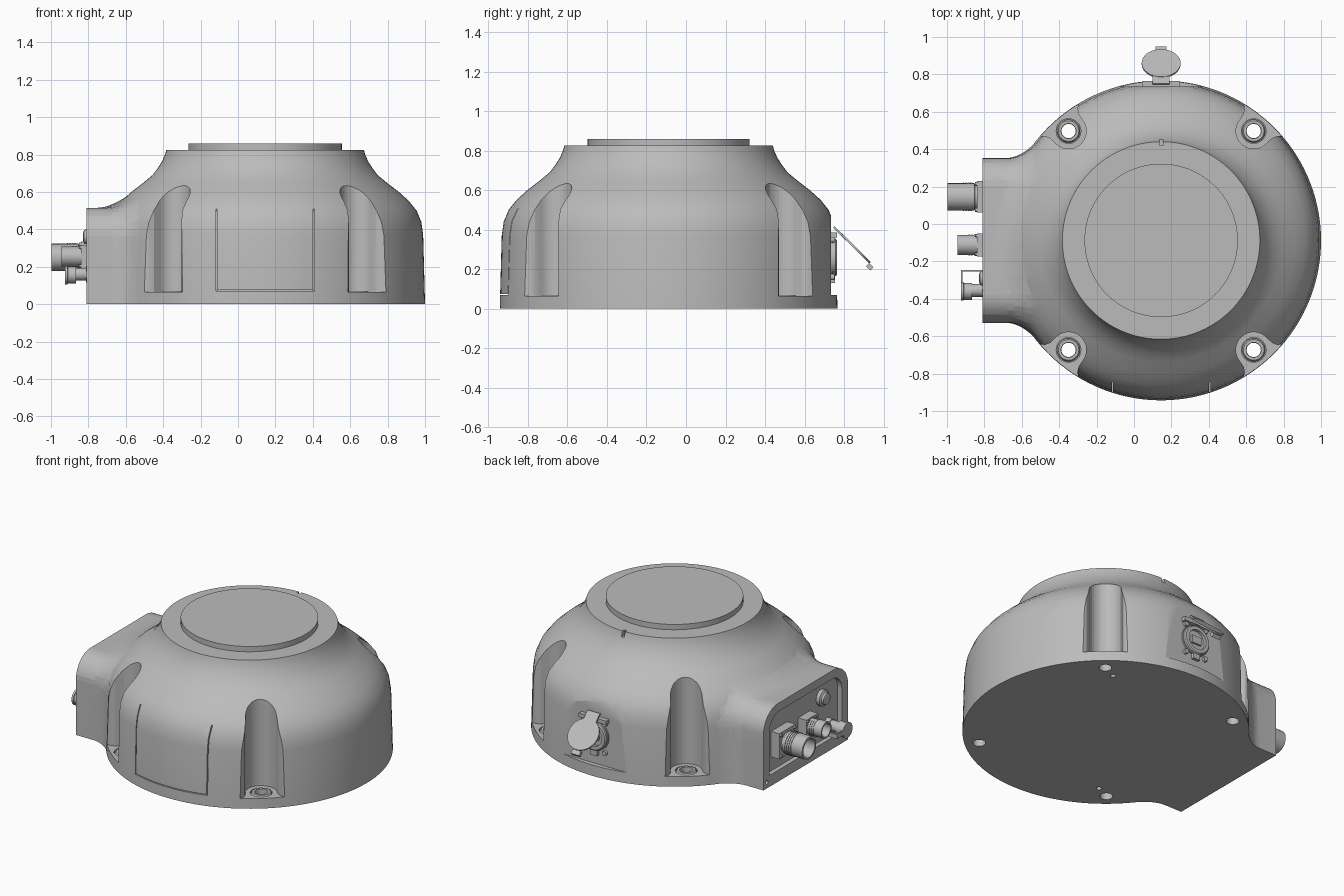
import bpy, bmesh, math
from mathutils import Vector, Matrix

if "Cube" in bpy.data.objects:
    bpy.data.objects.remove(bpy.data.objects["Cube"])

CX, CY = 0.145, -0.088          # vertical axis of the housing
FACE = -0.81                    # connector face


def material(name, v):
    m = bpy.data.materials.new(name)
    m.use_nodes = True
    m.diffuse_color = (v, v, v, 1)
    m.node_tree.nodes["Principled BSDF"].inputs["Base Color"].default_value = (v, v, v, 1)
    return m


GREY = material("cast_grey", 0.5)


def finish(name, bm, smooth=True):
    bmesh.ops.recalc_face_normals(bm, faces=bm.faces)
    me = bpy.data.meshes.new(name)
    bm.to_mesh(me)
    bm.free()
    ob = bpy.data.objects.new(name, me)
    bpy.context.collection.objects.link(ob)
    me.materials.append(GREY)
    if smooth:
        shade(ob)
    return ob


def shade(ob):
    bpy.ops.object.select_all(action="DESELECT")
    ob.select_set(True)
    bpy.context.view_layer.objects.active = ob
    bpy.ops.object.shade_smooth_by_angle(angle=math.radians(32))


def turned(name, profile, loc, axis=(0, 0, 1), n=32, closed=False):
    """Spin (radius, height) points round an axis; closed makes a ring."""
    bm = bmesh.new()
    rot = Vector((0, 0, 1)).rotation_difference(Vector(axis)).to_matrix()
    rings = []
    for r, h in profile:
        rings.append([bm.verts.new(Vector(loc) + rot @ Vector((
            r * math.cos(math.tau * i / n), r * math.sin(math.tau * i / n), h))) for i in range(n)])
    pairs = list(zip(rings, rings[1:] + rings[:1]))
    for a, b in pairs if closed else pairs[:-1]:
        for i in range(n):
            j = (i + 1) % n
            bm.faces.new((a[i], a[j], b[j], b[i]))
    if not closed:
        bm.faces.new(rings[0])
        bm.faces.new(rings[-1])
    return finish(name, bm)


def rod(name, r, loc, axis, length, n=32):
    return turned(name, [(r, 0), (r, length)], loc, axis, n)


def box(name, lo, hi, rot=None):
    bm = bmesh.new()
    lo, hi = Vector(lo), Vector(hi)
    bmesh.ops.create_cube(bm, size=1)
    bmesh.ops.scale(bm, vec=hi - lo, verts=bm.verts)
    if rot:
        bmesh.ops.rotate(bm, matrix=rot, verts=bm.verts)
    bmesh.ops.translate(bm, vec=(lo + hi) / 2, verts=bm.verts)
    return finish(name, bm, False)


def prism(name, outline, a, b):
    """Join the outline placed by a() to the same outline placed by b()."""
    bm = bmesh.new()
    lo, hi = [[bm.verts.new(f(p)) for p in outline] for f in (a, b)]
    bm.faces.new(lo)
    bm.faces.new(hi)
    for i in range(len(lo)):
        j = (i + 1) % len(lo)
        bm.faces.new((lo[i], lo[j], hi[j], hi[i]))
    return finish(name, bm, False)


def combine(ob, tool, op="DIFFERENCE"):
    mod = ob.modifiers.new("join", "BOOLEAN")
    mod.object, mod.operation, mod.solver = tool, op, "EXACT"
    bpy.context.view_layer.update()
    me = bpy.data.meshes.new_from_object(ob.evaluated_get(bpy.context.evaluated_depsgraph_get()))
    ob.modifiers.clear()
    ob.data = me
    bpy.data.objects.remove(tool)


# Domed housing with raised mounting disc
DOME = [(.855, 0), (.845, .37), (.835, .44), (.81, .5), (.77, .55), (.715, .6), (.65, .65),
        (.602, .69), (.572, .73), (.55, .765), (.535, .8), (.528, .825)]
housing = turned("housing", DOME + [(.41, .825), (.41, .86)], (CX, CY, 0), n=120)


def dome_x(y, z):
    for (r0, z0), (r1, z1) in zip(DOME, DOME[1:]):
        if z <= z1:
            r = r0 + (r1 - r0) * (z - z0) / (z1 - z0)
            return CX - math.sqrt(r * r - y * y)


def arch(w, base, top, rad):
    """Half-round-cornered arch as (point, outward normal) pairs."""
    right = [((w, base + (top - rad - base) * i / 4), (1, 0)) for i in range(4)]
    for i in range(9):
        a = math.pi / 2 * i / 8
        c, s = math.cos(a), math.sin(a)
        right.append(((w - rad + rad * c, top - rad + rad * s), (c, s)))
    right += [(((w - rad) * k, top), (0, 1)) for k in (.66, .33, 0)]
    return right + [((-p[0], p[1]), (-n[0], n[1])) for p, n in right[-2::-1]]


# Connector block, flared tangentially into the dome
bm = bmesh.new()
rows = []
for (y, z), (ny, nz) in arch(.44, 0, .515, .15):
    y2, z2 = y + .13 * ny, z + .14 * nz
    p1 = Vector((dome_x(y, z), y, z))
    p0 = p1 - Vector((.1, 0, 0))
    p2 = Vector((dome_x(y2, z2) + .004, y2, z2))
    path = [Vector((FACE, y, z))]
    for i in range(11):
        t = i / 10
        path.append(p0 * (1 - t) ** 2 + p1 * 2 * t * (1 - t) + p2 * t * t)
    path.append(Vector((-.2, y * .7, z * .7)))
    rows.append([bm.verts.new(p + Vector((0, CY, 0))) for p in path])
for a, b in zip(rows, rows[1:] + rows[:1]):
    for i in range(len(a) - 1):
        bm.faces.new((a[i], a[i + 1], b[i + 1], b[i]))
bm.faces.new([r[0] for r in rows])
bm.faces.new([r[-1] for r in rows])
combine(housing, finish("block", bm, False), "UNION")

# Recessed connector panel and small face holes
window = [p for p, n in arch(.375, .075, .46, .1)]
combine(housing, prism("window", window, lambda p: (FACE - .1, p[0] + CY, p[1]),
                       lambda p: (FACE + .03, p[0] + CY, p[1])))
for s in (-1, 1):
    combine(housing, rod("face_hole", .013, (FACE - .05, CY + s * .405, .04), (1, 0, 0), .1, 12))

# Four bolt pockets, with counterbored holes and washers
half = [(-.095 * math.cos(math.pi / 2 * i / 8), .095 * math.sin(math.pi / 2 * i / 8)) for i in range(9)]
half += [(.035, .099), (.06, .113), (.08, .138), (.1, .18), (.2, .3)]
pocket = half + [(u, -v) for u, v in half[:0:-1]]
for sx in (-1, 1):
    for sy in (-1, 1):
        hx, hy = CX + sx * .495, CY + sy * .585
        turn = Matrix.Rotation(math.atan2(sy * .585, sx * .495), 3, "Z")

        def place(z):
            return lambda p: turn @ Vector((p[0], p[1], z)) + Vector((hx, hy, 0))
        combine(housing, prism("pocket", pocket, place(.065), place(1)))
        combine(housing, turned("bolt_hole", [(.038, -.1), (.038, .04), (.066, .04), (.066, .2)], (hx, hy, 0)))
        turned("washer", [(.04, .035), (.062, .035), (.062, .06), (.055, .07), (.04, .07)], (hx, hy, 0), closed=True)

# Dowel holes in the underside
for x, y in ((.545, .455), (-.255, -.63)):
    combine(housing, rod("dowel_hole", .016, (x, y, -.1), (0, 0, 1), .15, 16))

# Flat at the back, alignment notch, front cover seam
combine(housing, box("flat", (CX - .3, .735, .07), (CX + .3, 1, .7)))
combine(housing, box("notch", (CX - .01, .42, .79), (CX + .01, .5, .9)))
for s in (-1, 1):
    combine(housing, box("side_seam", (CX + s * .26 - .003, -1, .072), (CX + s * .26 + .003, -.84, .51)))
combine(housing, box("bottom_seam", (CX - .263, -1, .069), (CX + .263, -.87, .075)))
shade(housing)

# Connectors on the side face
OUT = (-1, 0, 0)
PANEL = FACE + .032


def connector(name, y, z, r, reach):
    d = reach - .03
    box(name + "_flange", (FACE - .03, y - r * 1.15, z - r * 1.15), (PANEL, y + r * 1.15, z + r * 1.15))
    turned(name + "_shell", [(r * .9, 0), (r * .9, d * .45), (r, d * .47), (r, d + .06), (r * .82, d + .06),
                             (r * .82, d * .5), (r * .4, d * .5), (r * .4, 0)],
           (PANEL, y, z), OUT, closed=True)
    rod(name + "_core", r * .5, (PANEL, y, z), OUT, d * .6)
    for k in range(4):
        h = d * .55 + k * .014
        turned(name + "_grip", [(r, h), (r * 1.05, h), (r * 1.05, h + .007), (r, h + .007)],
               (PANEL, y, z), OUT, closed=True)
    for k in (-1, 1):
        for j in (-1, 1):
            rod(name + "_screw", r * .14, (FACE - .02, y + k * r * .95, z + j * r * .95), OUT, .02, 12)


connector("large_connector", .145, .25, .073, .19)
connector("middle_connector", -.112, .255, .053, .135)
turned("round_button", [(.052, 0), (.052, .025), (.04, .032), (.036, .045), (.02, .05)], (PANEL, -.29, .36), OUT)
rod("small_socket", .034, (PANEL, -.355, .16), OUT, .095)
turned("small_socket_nut", [(.045, 0), (.045, .035)], (PANEL, -.355, .16), OUT, 6)
turned("dust_cap", [(.045, 0), (.045, .045), (.05, .047), (.05, .06)], (-.865, -.36, .155), OUT)
box("cap_strap_front", (-.925, -.36, .14), (-.917, -.25, .17))
box("cap_strap_side", (-.925, -.255, .14), (PANEL, -.247, .17))

# Round service socket on the back flat
BACK = (0, 1, 0)
rod("socket_plate", .1, (CX, .732, .26), BACK, .012, 40)
turned("socket_ring", [(.066, 0), (.095, 0), (.095, .025), (.088, .032), (.066, .032)],
       (CX, .732, .26), BACK, 40, True)
box("socket_core", (CX - .035, .74, .235), (CX + .035, .757, .285))
box("socket_hinge", (CX - .1, .733, .36), (CX + .1, .765, .385))
for s in (-1, 1):
    for z in (.16, .35):
        rod("socket_screw", .016, (CX + s * .075, .733, z), BACK, .02, 12)
box("socket_latch", (CX - .025, .733, .13), (CX + .025, .755, .17))

# Open hinged cover
SLOPE = Matrix.Rotation(math.radians(-45), 3, "X")
rod("socket_cover", .104, (CX, .854, .303), (0, .707, .707), .01, 40)
box("cover_neck", (CX - .045, .735, .376), (CX + .045, .825, .386), SLOPE)
box("cover_lip", (CX - .03, .915, .2), (CX + .03, .945, .224), SLOPE)
